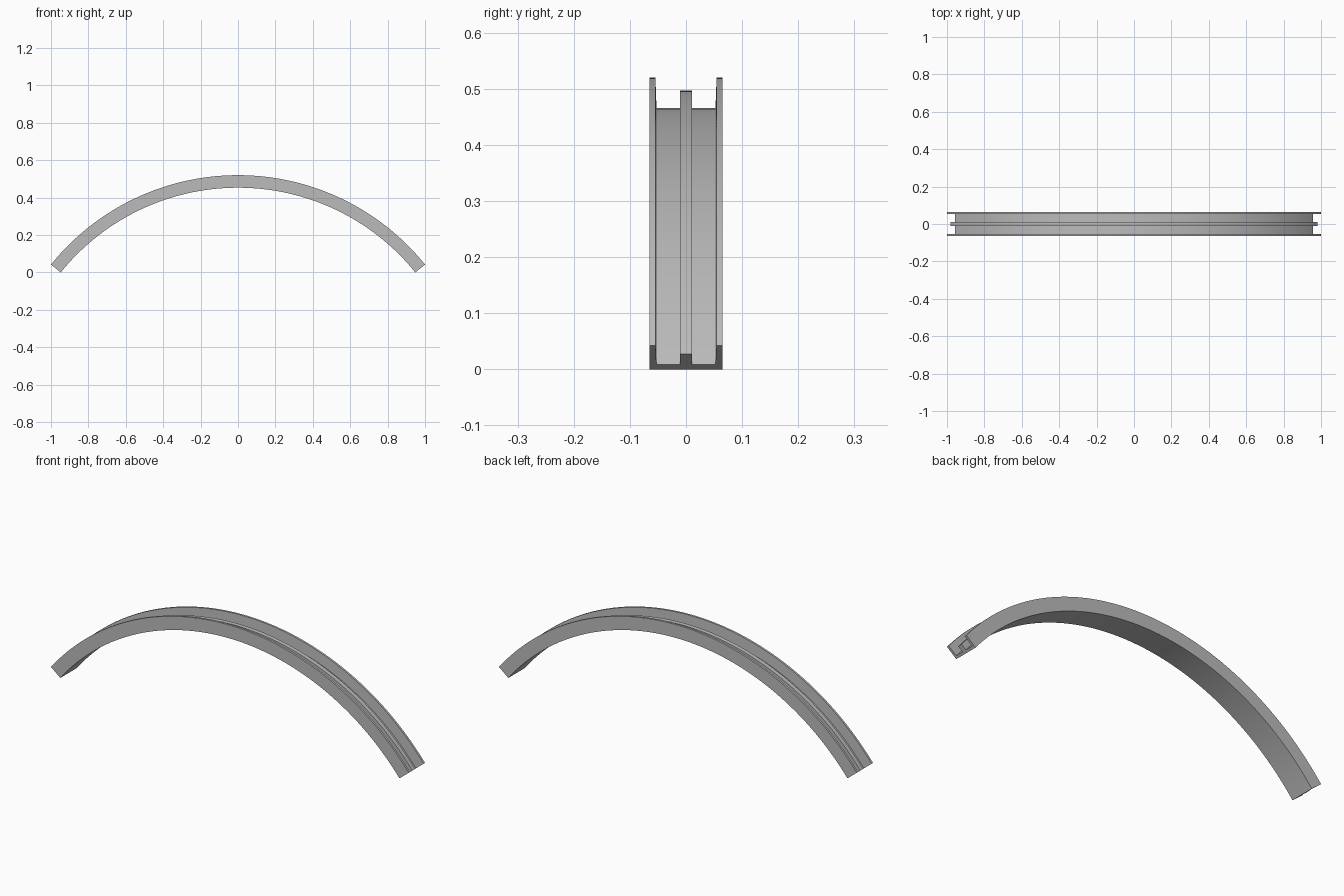
import bpy, bmesh, math
from mathutils import Matrix, Vector

cube = bpy.data.objects.get("Cube")
if cube:
    bpy.data.objects.remove(cube, do_unlink=True)

# Plain grey finish
grey = bpy.data.materials.new("grey")
grey.use_nodes = True
colour = (0.5, 0.5, 0.5, 1)
grey.diffuse_color = colour
grey.node_tree.nodes["Principled BSDF"].inputs["Base Color"].default_value = colour

# Arch dimensions
OUTER, RIB, FLOOR, INNER = 1.285, 1.262, 1.231, 1.218
HALF_ANGLE = math.asin(1 / OUTER)
CENTRE = Vector((0, 0, -INNER * math.cos(HALF_ANGLE)))
SEGMENTS = 96

# Half of the twin-channel section as (y, radius), then mirrored
half = [(0.065, INNER), (0.065, OUTER), (0.0545, OUTER), (0.0535, 1.256),
        (0.0525, FLOOR), (0.011, FLOOR), (0.011, RIB)]
section = half + [(-y, r) for y, r in reversed(half)]

# Sweep the section along the arch
bm = bmesh.new()
tilt = Matrix.Rotation(-HALF_ANGLE, 3, 'Y')
start = bm.faces.new([bm.verts.new(CENTRE + tilt @ Vector((0, y, r)))
                      for y, r in section])
near_cap = start.copy()
bmesh.ops.spin(bm, geom=[start], cent=CENTRE, axis=(0, 1, 0),
               angle=2 * HALF_ANGLE, steps=SEGMENTS, use_duplicate=False)
bmesh.ops.remove_doubles(bm, verts=bm.verts[:], dist=0.00001)
bmesh.ops.recalc_face_normals(bm, faces=bm.faces[:])

mesh = bpy.data.meshes.new("curved_track")
bm.to_mesh(mesh)
bm.free()
track = bpy.data.objects.new("curved_track", mesh)
bpy.context.collection.objects.link(track)
mesh.materials.append(grey)

# Smooth along the curve, crisp at the section corners
bpy.ops.object.select_all(action='DESELECT')
track.select_set(True)
bpy.context.view_layer.objects.active = track
bpy.ops.object.shade_smooth_by_angle(angle=math.radians(30))
